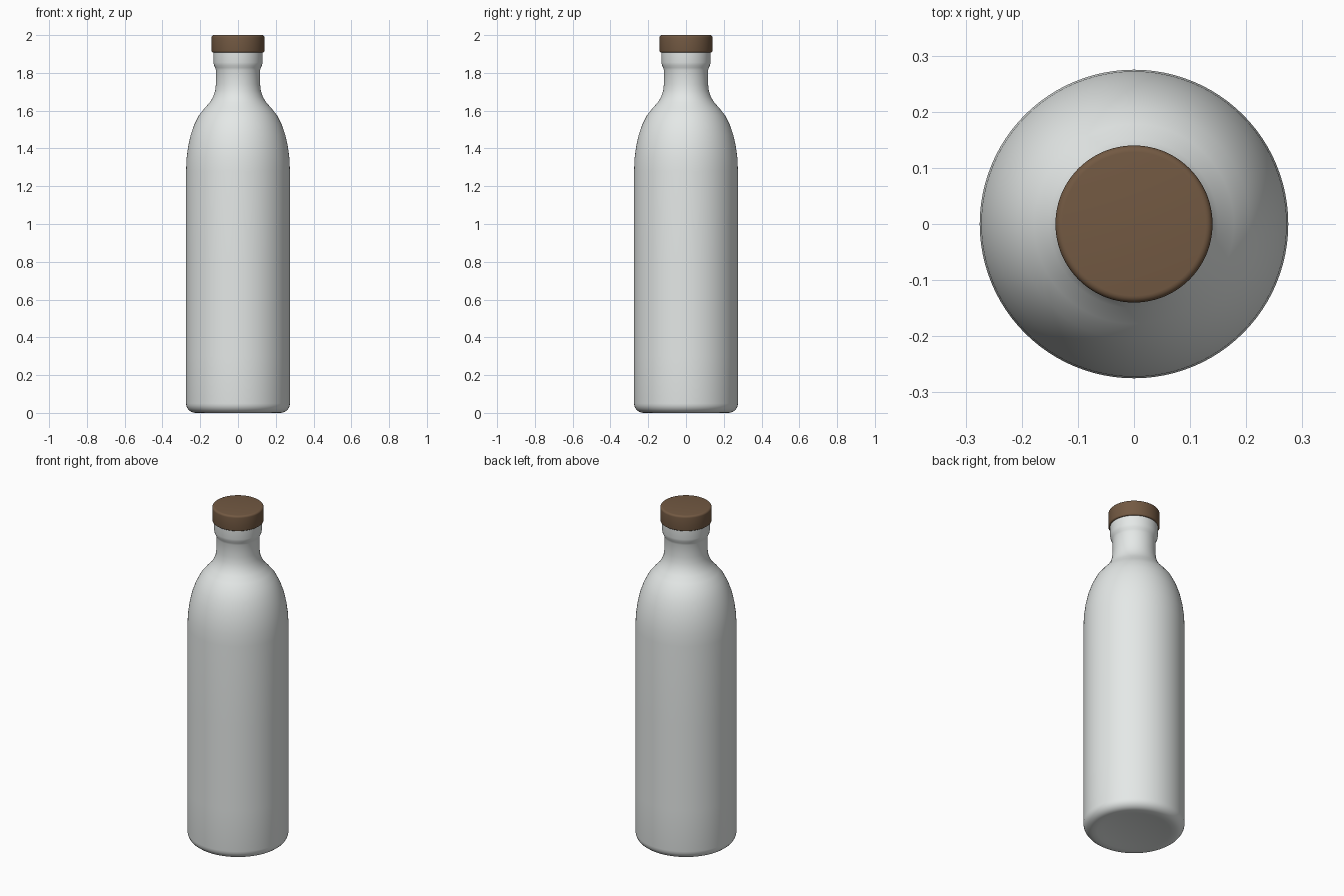
import bpy, bmesh, math

if "Cube" in bpy.data.objects:
    bpy.data.objects.remove(bpy.data.objects["Cube"])

SEGMENTS = 96


def material(name, color):
    m = bpy.data.materials.new(name)
    m.diffuse_color = color
    m.use_nodes = True
    m.node_tree.nodes["Principled BSDF"].inputs["Base Color"].default_value = m.diffuse_color
    return m


def lathe(name, profile, mat):
    """Revolve an (r, z) profile around z; r = 0 ends close the shape."""
    bm = bmesh.new()
    verts = [bm.verts.new((r, 0, z)) for r, z in profile]
    edges = [bm.edges.new(pair) for pair in zip(verts, verts[1:])]
    bmesh.ops.spin(bm, geom=verts + edges, cent=(0, 0, 0), axis=(0, 0, 1),
                   angle=math.tau, steps=SEGMENTS, use_duplicate=False)
    bmesh.ops.remove_doubles(bm, verts=bm.verts, dist=1e-5)
    bmesh.ops.recalc_face_normals(bm, faces=bm.faces)
    mesh = bpy.data.meshes.new(name)
    bm.to_mesh(mesh)
    bm.free()
    obj = bpy.data.objects.new(name, mesh)
    bpy.context.collection.objects.link(obj)
    mesh.materials.append(mat)
    bpy.ops.object.select_all(action='DESELECT')
    obj.select_set(True)
    bpy.context.view_layer.objects.active = obj
    bpy.ops.object.shade_smooth_by_angle(angle=math.radians(40))
    return obj


def arc(r, z, radius, a0, a1, n=6):
    """Points of a rounded profile corner centred on (r, z)."""
    return [(r + radius * math.cos(math.radians(a0 + (a1 - a0) * i / n)),
             z + radius * math.sin(math.radians(a0 + (a1 - a0) * i / n)))
            for i in range(n + 1)]


glass = material("pale_glass", (0.78, 0.81, 0.80, 1))
cork = material("brown_cap", (0.17, 0.10, 0.055, 1))

# Bottle: rounded base, straight body, curved shoulder, neck and lip
bottle = [(0, 0.008), (0.17, 0.008), (0.2, 0.0)]
bottle += arc(0.225, 0.05, 0.05, -90, 0)
bottle += [(0.275, 0.3), (0.275, 0.8), (0.275, 1.28), (0.272, 1.35),
           (0.264, 1.41), (0.251, 1.47), (0.232, 1.525), (0.207, 1.575),
           (0.178, 1.612), (0.150, 1.643), (0.132, 1.672), (0.121, 1.705),
           (0.117, 1.74), (0.117, 1.815), (0.121, 1.828), (0.127, 1.84),
           (0.130, 1.855), (0.130, 1.915), (0, 1.915)]
lathe("bottle", bottle, glass)

# Cap: short disc with softly rounded edges
cap = [(0, 1.908)] + arc(0.132, 1.916, 0.008, -90, 0, 4)
cap += arc(0.128, 1.988, 0.012, 0, 90, 5) + [(0, 2.0)]
lathe("cap", cap, cork)
